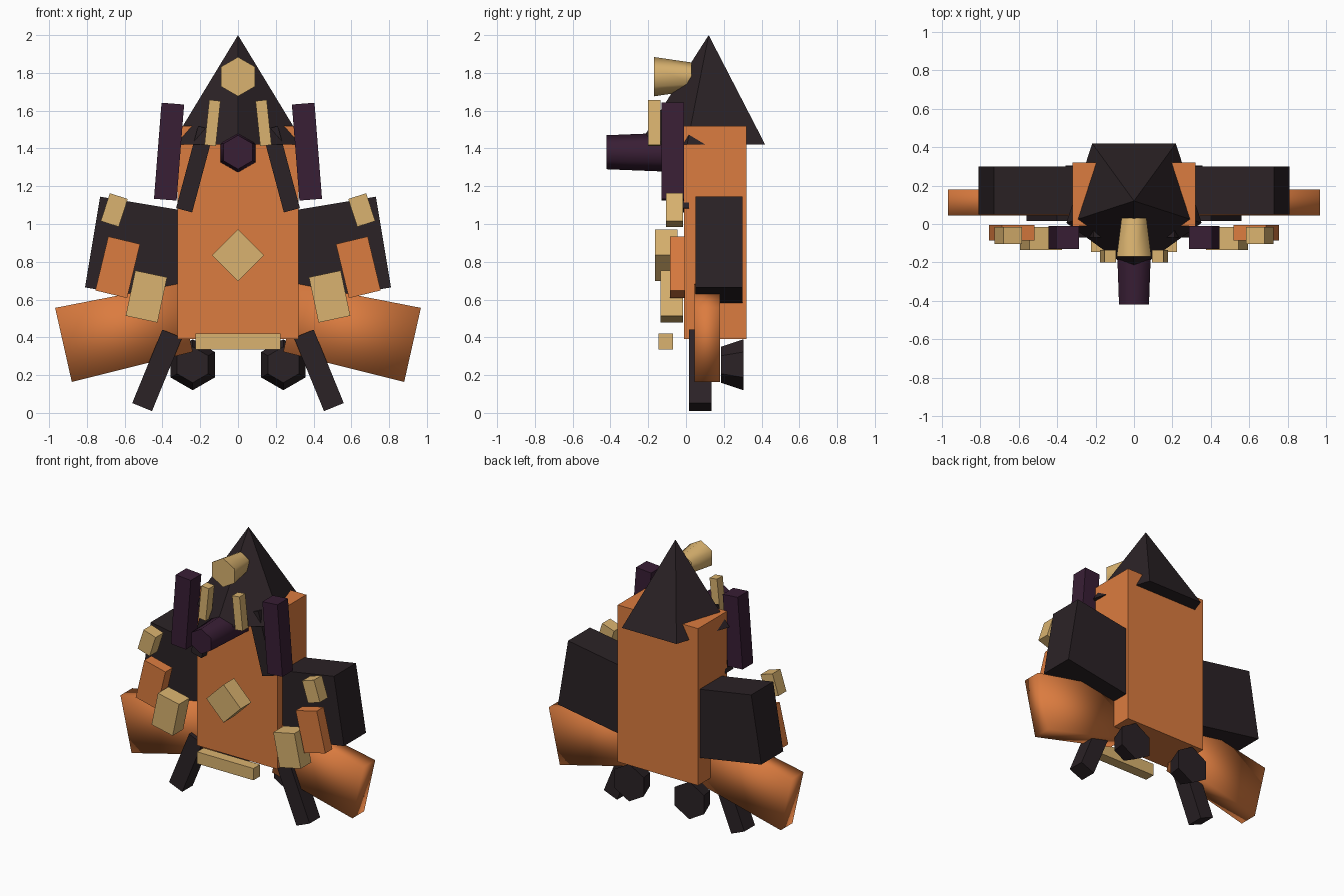
import bpy, bmesh
from math import radians, sin, cos, pi
from mathutils import Vector

if "Cube" in bpy.data.objects:
    bpy.data.objects.remove(bpy.data.objects["Cube"])


def material(name, rgb):
    m = bpy.data.materials.new(name)
    m.diffuse_color = (*rgb, 1)
    m.use_nodes = True
    m.node_tree.nodes["Principled BSDF"].inputs["Base Color"].default_value = m.diffuse_color
    return m


ORANGE = material("orange", (0.71, 0.20, 0.05))
DARK = material("charcoal", (0.024, 0.016, 0.019))
PURPLE = material("plum", (0.04, 0.013, 0.035))
TAN = material("tan", (0.70, 0.45, 0.16))


def add_object(name, bm, mat):
    bmesh.ops.recalc_face_normals(bm, faces=bm.faces)
    mesh = bpy.data.meshes.new(name)
    bm.to_mesh(mesh)
    bm.free()
    mesh.materials.append(mat)
    ob = bpy.data.objects.new(name, mesh)
    bpy.context.collection.objects.link(ob)
    return ob


def smooth(ob, degrees):
    bpy.ops.object.select_all(action='DESELECT')
    ob.select_set(True)
    bpy.context.view_layer.objects.active = ob
    bpy.ops.object.shade_smooth_by_angle(angle=radians(degrees))


def block(name, mat, x, z, w, h, y0, y1, tilt=0):
    """Box seen from the front at (x, z), turned by tilt in the front plane."""
    bm = bmesh.new()
    bmesh.ops.create_cube(bm, size=1)
    bmesh.ops.scale(bm, vec=(w, y1 - y0, h), verts=bm.verts)
    ob = add_object(name, bm, mat)
    ob.location = (x, (y0 + y1) / 2, z)
    ob.rotation_euler.y = -radians(tilt)
    return ob


def block_pair(name, mat, x, z, w, h, y0, y1, tilt=0):
    for side, tag in ((1, "right"), (-1, "left")):
        block(f"{name}_{tag}", mat, x * side, z, w, h, y0, y1, tilt * side)


def loft(name, mat, ring_a, ring_b):
    """Closed solid between two rings; ring_b may be a single tip."""
    bm = bmesh.new()
    a = [bm.verts.new(p) for p in ring_a]
    b = [bm.verts.new(p) for p in ring_b]
    n = len(a)
    bm.faces.new(a)
    if len(b) > 1:
        bm.faces.new(b)
    for i in range(n):
        j = (i + 1) % n
        if len(b) > 1:
            bm.faces.new((a[i], a[j], b[j], b[i]))
        else:
            bm.faces.new((a[i], a[j], b[0]))
    return add_object(name, bm, mat)


def hexagon(x, y, z, r):
    return [(x + r * sin(i * pi / 3), y, z + r * cos(i * pi / 3)) for i in range(6)]


def hex_tube(name, mat, x, z, y0, r0, y1, r1):
    return loft(name, mat, hexagon(x, y0, z, r0), hexagon(x, y1, z, r1))


# Torso and five-sided pointed hood
block("torso", ORANGE, 0, 0.955, 0.64, 1.13, -0.01, 0.32)
base = [(0.37 * cos(radians(a)), 0.12 + 0.37 * sin(radians(a)), 1.42)
        for a in range(-90, 270, 72)]
loft("pointed_hood", DARK, base, [(0, 0.12, 2.0)])

# Crest lamp and snout
smooth(hex_tube("crest_lamp", TAN, 0, 1.78, -0.17, 0.104, 0.03, 0.075), 65)
smooth(hex_tube("snout", PURPLE, 0, 1.38, -0.42, 0.09, 0.0, 0.107), 65)

# Head and chest bars
block_pair("side_pillar", PURPLE, 0.365, 1.383, 0.12, 0.51, -0.13, -0.01, 4.5)
block_pair("brow_bar", TAN, 0.135, 1.535, 0.06, 0.24, -0.2, -0.135, 6)
block_pair("collar_bar", DARK, 0.227, 1.29, 0.088, 0.45, -0.07, 0.015, 15)

# Shoulders and the armour plates in front of them
block_pair("shoulder", DARK, 0.474, 0.855, 0.6, 0.487, 0.05, 0.3, 9.5)
block_pair("shoulder_stud", TAN, 0.655, 1.074, 0.1, 0.155, -0.105, -0.015, 18)
block_pair("arm_plate", ORANGE, 0.637, 0.771, 0.173, 0.294, -0.085, -0.005, 13.5)
block_pair("wrist_plate", TAN, 0.485, 0.616, 0.172, 0.245, -0.135, -0.015, 12)

# Chest diamond and belt bar
block("chest_diamond", TAN, 0, 0.835, 0.194, 0.194, -0.165, -0.045, 45)
block("belt_bar", TAN, 0, 0.378, 0.45, 0.085, -0.145, -0.07)

# Legs
block_pair("leg", DARK, 0.428, 0.225, 0.113, 0.42, 0.015, 0.135, 22.3)

# Drooping, slightly flared wings and rear thrusters
for side, tag in ((1, "right"), (-1, "left")):
    def wing_ring(x, z, h):
        t = radians(12.7)
        up = Vector((side * sin(t), 0, cos(t))) * h / 2
        mid = Vector((side * x, 0.112, z))
        dy = Vector((0, 0.067, 0))
        return [mid + up - dy, mid + up + dy, mid - up + dy, mid - up - dy]
    wing = loft(f"wing_{tag}", ORANGE, wing_ring(0.28, 0.503, 0.368),
                wing_ring(0.924, 0.36, 0.402))
    smooth(wing, 180)
    hex_tube(f"thruster_{tag}", DARK, side * 0.24, 0.255, 0.185, 0.095, 0.305, 0.135)
